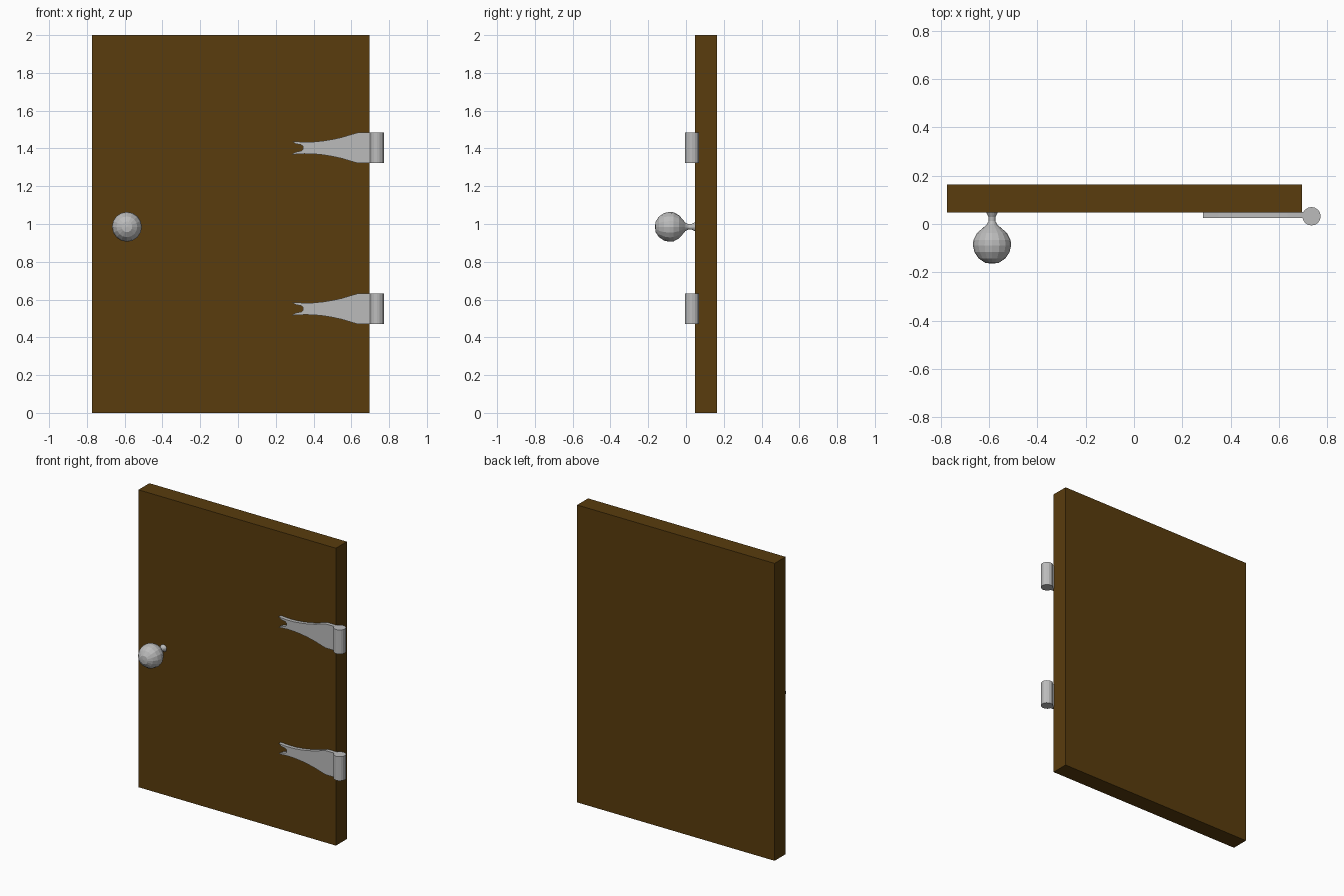
import bpy, bmesh
from math import cos, sin, pi, radians
from mathutils import Vector

default = bpy.data.objects.get("Cube")
if default:
    bpy.data.objects.remove(default, do_unlink=True)


def material(name, rgb):
    mat = bpy.data.materials.new(name)
    mat.use_nodes = True
    mat.diffuse_color = (*rgb, 1)
    mat.node_tree.nodes["Principled BSDF"].inputs["Base Color"].default_value = (*rgb, 1)
    return mat


wood = material("brown wood", (0.1, 0.045, 0.004))
metal = material("grey metal", (0.5, 0.5, 0.5))


def finish(bm, name, mat, smooth=None):
    bmesh.ops.recalc_face_normals(bm, faces=bm.faces)
    mesh = bpy.data.meshes.new(name)
    bm.to_mesh(mesh)
    bm.free()
    mesh.materials.append(mat)
    obj = bpy.data.objects.new(name, mesh)
    bpy.context.collection.objects.link(obj)
    if smooth:
        bpy.ops.object.select_all(action="DESELECT")
        obj.select_set(True)
        bpy.context.view_layer.objects.active = obj
        bpy.ops.object.shade_smooth_by_angle(angle=radians(smooth))
    return obj


def prism(name, outline, depth, mat):
    """Extrude a closed outline of 3D points along the depth vector."""
    bm = bmesh.new()
    face = bm.faces.new([bm.verts.new(p) for p in outline])
    moved = bmesh.ops.extrude_face_region(bm, geom=[face], use_keep_orig=True)["geom"]
    bmesh.ops.translate(bm, vec=Vector(depth),
                        verts=[v for v in moved if isinstance(v, bmesh.types.BMVert)])
    return finish(bm, name, mat)


# Door slab
left, right, front, back = -0.774, 0.695, 0.048, 0.164
prism("door_slab", [(left, front, 0), (right, front, 0), (right, back, 0), (left, back, 0)],
      (0, 0, 2), wood)

# Hinges: flared strap with a forked tip, and a round barrel
upper_edge = [(0.70, 0.081), (0.635, 0.081), (0.60, 0.071), (0.55, 0.056), (0.50, 0.045),
              (0.45, 0.037), (0.40, 0.032), (0.35, 0.031), (0.285, 0.035)]
notch = [(0.305, 0.022), (0.335, 0.016), (0.345, 0.007)]
half = upper_edge + notch
strap = half + [(x, -z) for x, z in reversed(half)]
barrel_x, barrel_y, barrel_r, barrel_half, sides = 0.735, 0.032, 0.038, 0.081, 16

for label, height in (("upper", 1.403), ("lower", 0.551)):
    prism(label + "_hinge_strap", [(x, 0.024, height + z) for x, z in strap],
          (0, 0.026, 0), metal)
    ring = [(barrel_x + barrel_r * cos(2 * pi * i / sides),
             barrel_y + barrel_r * sin(2 * pi * i / sides), height - barrel_half)
            for i in range(sides)]
    prism(label + "_hinge_barrel", ring, (0, 0, 2 * barrel_half), metal)

# Knob: lathed profile of (radius, y), from the door face to the tip
profile = [(0.025, 0.05), (0.015, 0.03), (0.014, 0.012), (0.022, -0.003), (0.04, -0.018),
           (0.062, -0.038), (0.077, -0.066), (0.079, -0.088), (0.073, -0.116),
           (0.055, -0.143), (0.028, -0.161)]
bm = bmesh.new()
rings = [[bm.verts.new((-0.588 + r * cos(2 * pi * i / sides), y,
                        0.985 + r * sin(2 * pi * i / sides))) for i in range(sides)]
         for r, y in profile]
for a, b in zip(rings, rings[1:]):
    for i in range(sides):
        j = (i + 1) % sides
        bm.faces.new((a[i], a[j], b[j], b[i]))
bm.faces.new(rings[0])
tip = bm.verts.new((-0.588, -0.164, 0.985))
for i in range(sides):
    bm.faces.new((rings[-1][i], rings[-1][(i + 1) % sides], tip))
finish(bm, "door_knob", metal)
